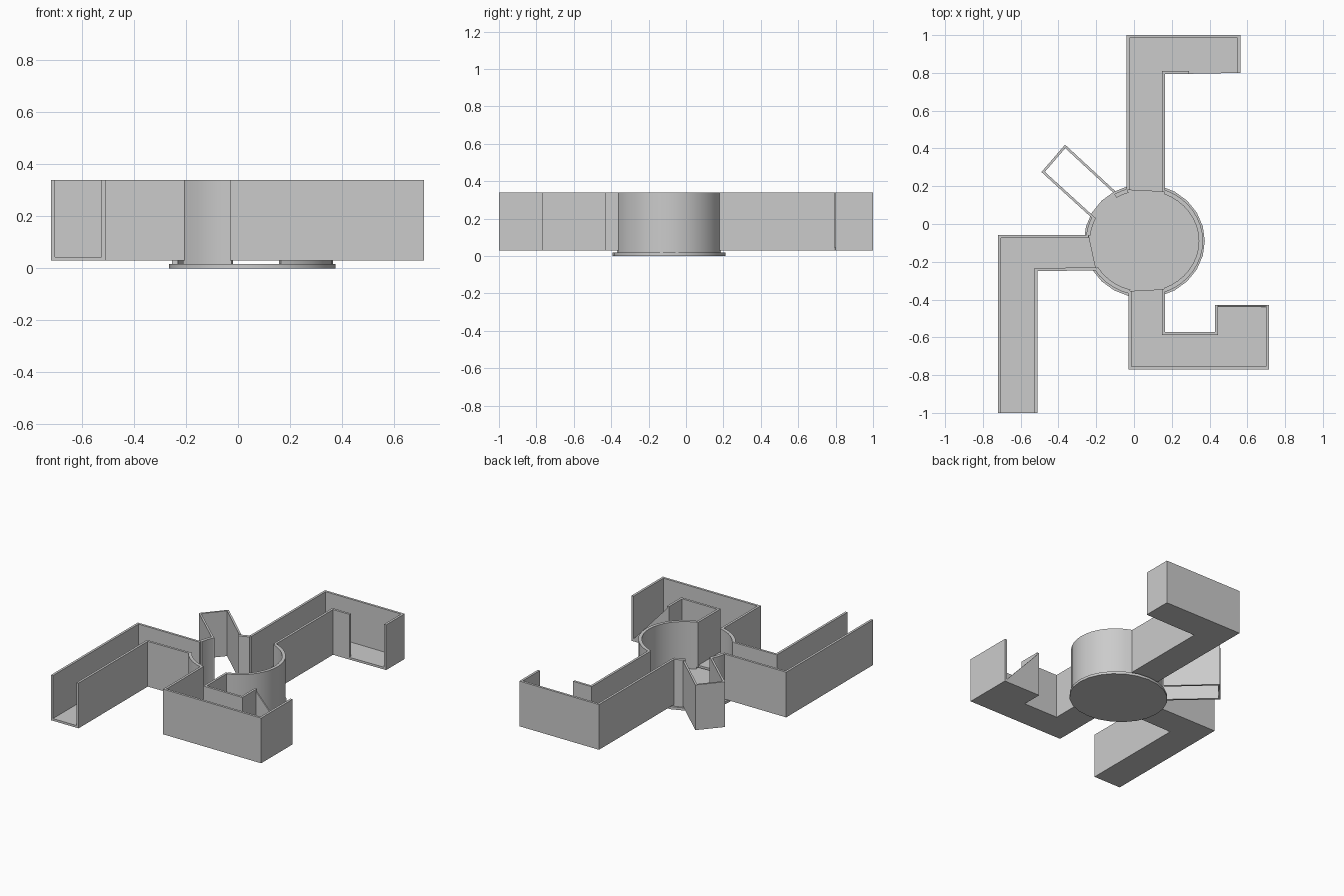
import bpy, bmesh
from math import sin, cos, radians, ceil, pi
from mathutils import Vector

if "Cube" in bpy.data.objects:
    bpy.data.objects.remove(bpy.data.objects["Cube"])

TOP, DECK = 0.34, 0.03          # wall top and corridor underside
CX, CY = 0.055, -0.09           # centre of the round room


def prism(name, pts, z0, z1, smooth=False):
    """Extrude a flat outline from z0 to z1."""
    bm = bmesh.new()
    face = bm.faces.new([bm.verts.new((x, y, z0)) for x, y in pts])
    ext = bmesh.ops.extrude_face_region(bm, geom=[face])
    up = [v for v in ext["geom"] if isinstance(v, bmesh.types.BMVert)]
    bmesh.ops.translate(bm, verts=up, vec=(0, 0, z1 - z0))
    bmesh.ops.recalc_face_normals(bm, faces=bm.faces)
    me = bpy.data.meshes.new(name)
    bm.to_mesh(me)
    bm.free()
    ob = bpy.data.objects.new(name, me)
    bpy.context.collection.objects.link(ob)
    if smooth:
        bpy.ops.object.select_all(action='DESELECT')
        ob.select_set(True)
        bpy.context.view_layer.objects.active = ob
        bpy.ops.object.shade_smooth_by_angle(angle=radians(35))
    return ob


def wall(name, path, side, t=0.016, z0=DECK):
    """Wall along a path, thickened to its left (+1) or right (-1) with mitred corners."""
    p = [Vector(q) for q in path]
    normals = []
    for a, b in zip(p, p[1:]):
        d = (b - a).normalized()
        normals.append(Vector((-d.y, d.x)) * side)
    inner = []
    for i, q in enumerate(p):
        n0, n1 = normals[max(i - 1, 0)], normals[min(i, len(normals) - 1)]
        inner.append(q + (n0 + n1) * t / (1 + n0.dot(n1)))
    return prism(name, p + inner[::-1], z0, TOP)


def ring(rx, ry, a0, a1, steps):
    return [(CX + rx * cos(radians(a0 + (a1 - a0) * i / steps)),
             CY + ry * sin(radians(a0 + (a1 - a0) * i / steps))) for i in range(steps + 1)]


# Round room: base disc and the wall arcs between the openings
prism("room_floor", ring(0.32, 0.302, 0, 360, 24)[:-1], 0, 0.018, True)
for name, a0, a1 in (("room_wall_east", -69, 69), ("room_wall_north", 107, 121),
                     ("room_wall_west", 153, 174), ("room_wall_southwest", 211, 255)):
    n = ceil((a1 - a0) / 9)
    prism(name, ring(0.31, 0.289, a0, a1, n) + ring(0.288, 0.267, a1, a0, n), 0, TOP, True)

# Corridors: outer wall path, inner wall path, side on which the interior lies for each
corridors = {
    "north": ([(-.04, .18), (-.04, 1), (.565, 1), (.565, .8)], -1,
              [(.165, .17), (.165, .795), (.29, .795)], 1),
    "south": ([(-.03, -.355), (-.03, -.77), (.715, -.77), (.715, -.43)], 1,
              [(.165, -.345), (.165, -.572), (.43, -.572), (.43, -.43)], -1),
    "west": ([(-.24, -.058), (-.72, -.058), (-.72, -1)], 1,
             [(-.2, -.245), (-.51, -.25), (-.51, -1)], -1),
}
for name, (outer, side_o, inner, side_i) in corridors.items():
    prism(name + "_corridor_floor", outer + inner[::-1], DECK, DECK + 0.015)
    wall(name + "_outer_wall", outer, side_o)
    wall(name + "_inner_wall", inner, side_i)
# Floor strip under the doorway of the north corridor
prism("north_doorway_floor", [(.29, .795), (.565, .8), (.565, .81), (.29, .81)], DECK, DECK + 0.015)

# Sloped triangular wall closing the south corridor's end
tri = prism("south_end_wall", [(.43, DECK), (.715, DECK), (.43, TOP)], 0, 0.01)
tri.rotation_euler = (pi / 2, 0, 0)
tri.location = (0, -0.43, 0)

# Floorless diagonal alcove
wall("alcove_wall", [(-.1, .175), (-.365, .42), (-.49, .275), (-.21, .02)], 1, 0.013)
